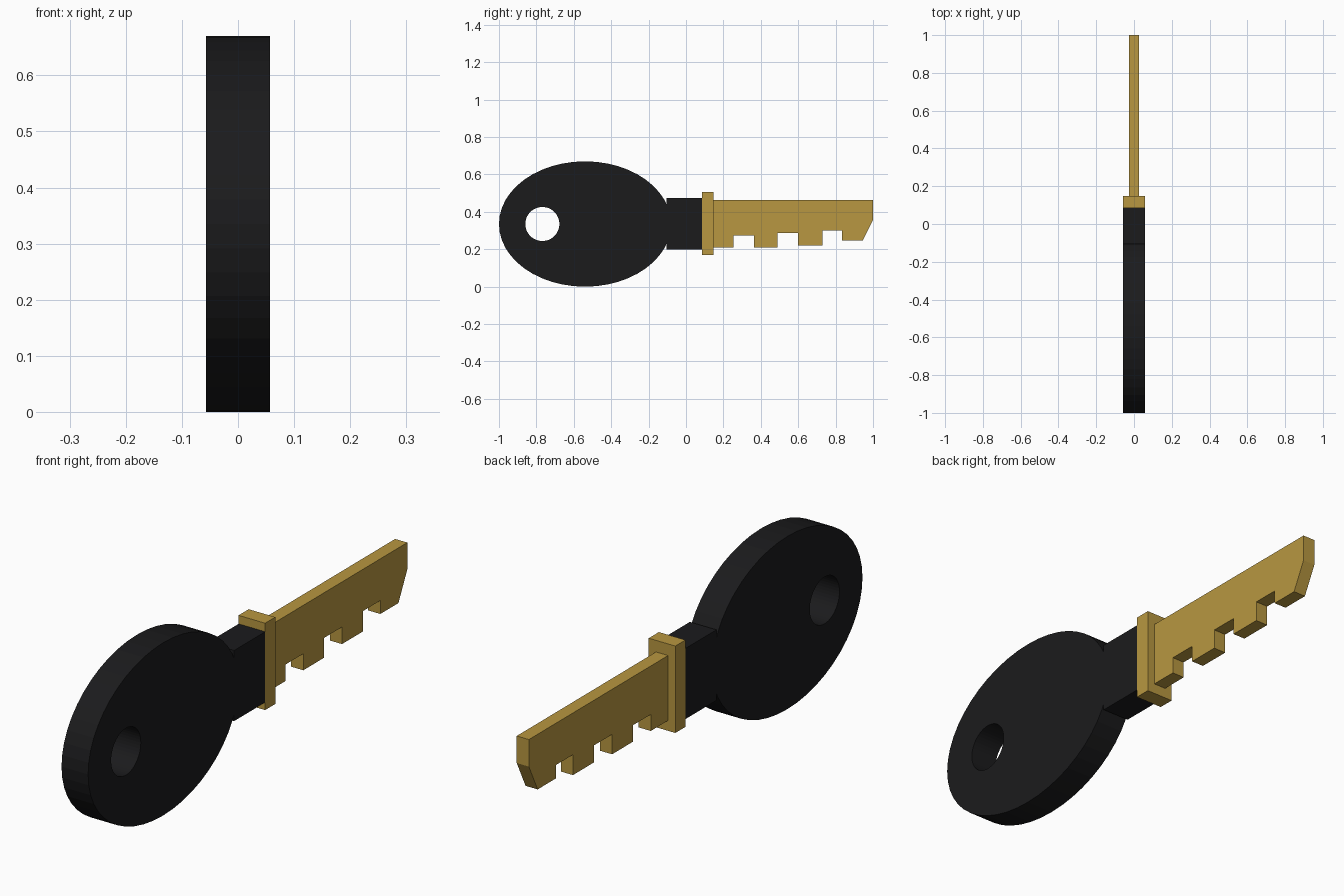
import bpy, bmesh
from math import cos, sin, tau

if "Cube" in bpy.data.objects:
    bpy.data.objects.remove(bpy.data.objects["Cube"])

T = 0.057   # half thickness of head, neck and collar
ZC = 0.335  # height of the key's centre line


def material(name, rgb):
    m = bpy.data.materials.new(name)
    m.diffuse_color = (*rgb, 1)
    m.use_nodes = True
    m.node_tree.nodes["Principled BSDF"].inputs["Base Color"].default_value = m.diffuse_color
    return m


black = material("black_plastic", (0.011, 0.011, 0.012))
brass = material("brass", (0.48, 0.31, 0.052))


def finish(name, bm, mat):
    bmesh.ops.recalc_face_normals(bm, faces=bm.faces)
    me = bpy.data.meshes.new(name)
    bm.to_mesh(me)
    bm.free()
    me.materials.append(mat)
    ob = bpy.data.objects.new(name, me)
    bpy.context.collection.objects.link(ob)
    return ob


def extrude_profile(name, pts, half, mat):
    """Extrude a (y, z) outline across x."""
    bm = bmesh.new()
    face = bm.faces.new([bm.verts.new((-half, y, z)) for y, z in pts])
    ext = bmesh.ops.extrude_face_region(bm, geom=[face], use_keep_orig=True)
    verts = [v for v in ext["geom"] if isinstance(v, bmesh.types.BMVert)]
    bmesh.ops.translate(bm, verts=verts, vec=(2 * half, 0, 0))
    return finish(name, bm, mat)


def rect(y0, y1, z0, z1):
    return [(y0, z0), (y1, z0), (y1, z1), (y0, z1)]


# Oval head with a round key-ring hole: four rings joined in a closed loop
N = 48
bm = bmesh.new()
rings = []
for x, yc, ry, rz in ((-T, -0.54, 0.46, 0.335), (T, -0.54, 0.46, 0.335),
                      (T, -0.768, 0.091, 0.091), (-T, -0.768, 0.091, 0.091)):
    rings.append([bm.verts.new((x, yc + ry * cos(tau * i / N), ZC + rz * sin(tau * i / N)))
                  for i in range(N)])
for k in range(4):
    a, b = rings[k], rings[(k + 1) % 4]
    for i in range(N):
        j = (i + 1) % N
        bm.faces.new((a[i], a[j], b[j], b[i]))
finish("head", bm, black)

# Neck and collar
extrude_profile("neck", rect(-0.105, 0.086, 0.2, 0.474), T, black)
extrude_profile("collar", rect(0.085, 0.147, 0.17, 0.507), T, brass)

# Blade with notched lower edge and slanted tip
blade = [(0.12, 0.462), (0.12, 0.21),
         (0.253, 0.21), (0.253, 0.274), (0.363, 0.274), (0.363, 0.21),
         (0.49, 0.21), (0.49, 0.287), (0.6, 0.287), (0.6, 0.221),
         (0.73, 0.221), (0.73, 0.3), (0.835, 0.3), (0.835, 0.248),
         (0.946, 0.248), (1.0, 0.357), (1.0, 0.462)]
extrude_profile("blade", blade, 0.026, brass)
